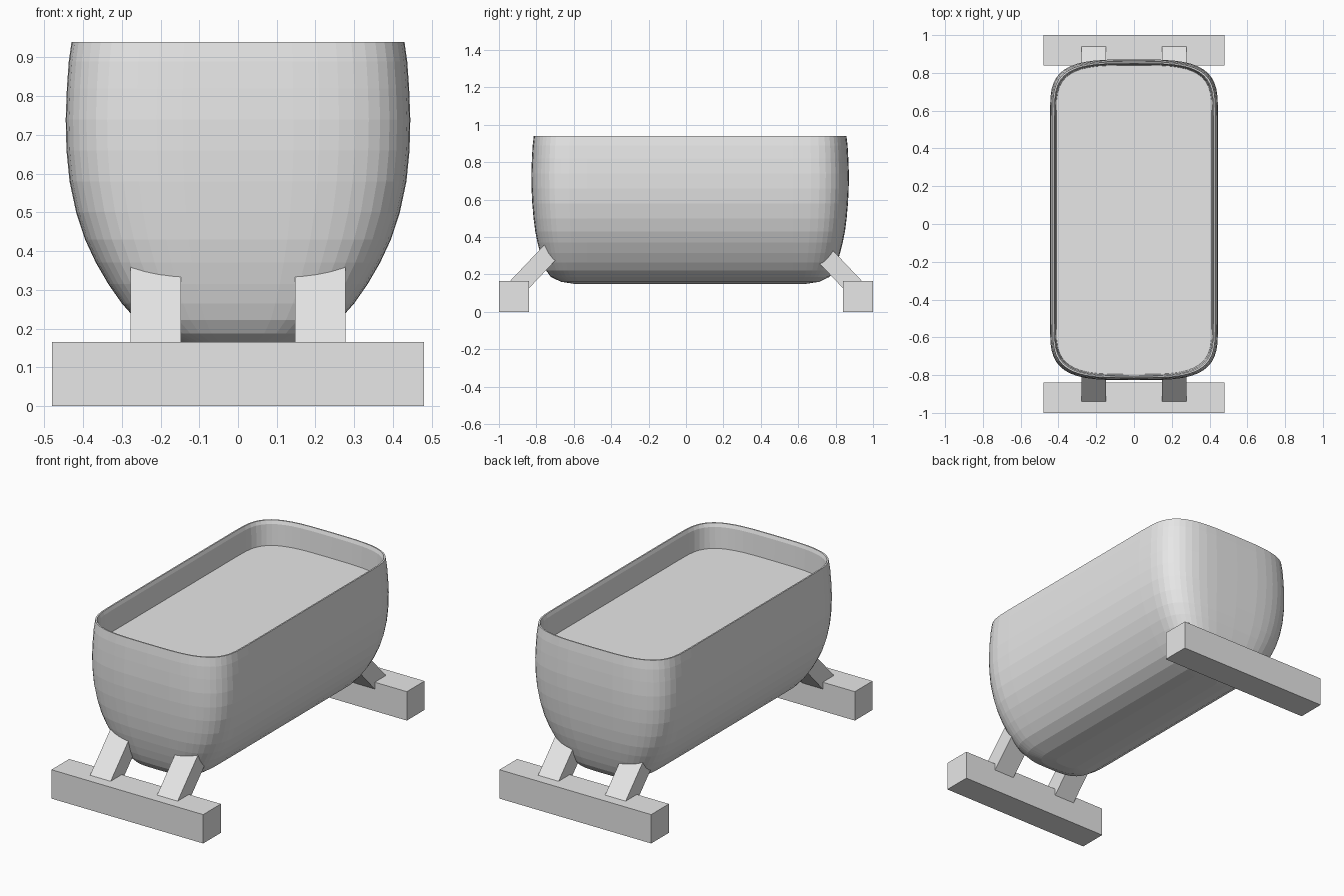
import bpy, bmesh, math
from mathutils import Matrix, Vector

cube = bpy.data.objects.get("Cube")
if cube:
    bpy.data.objects.remove(cube, do_unlink=True)

grey = bpy.data.materials.new("plain grey")
grey.use_nodes = True
grey.diffuse_color = (0.8, 0.8, 0.8, 1)
grey.node_tree.nodes["Principled BSDF"].inputs["Base Color"].default_value = (0.8, 0.8, 0.8, 1)


def finish(name, bm):
    bmesh.ops.recalc_face_normals(bm, faces=bm.faces)
    mesh = bpy.data.meshes.new(name)
    bm.to_mesh(mesh)
    bm.free()
    mesh.materials.append(grey)
    obj = bpy.data.objects.new(name, mesh)
    bpy.context.collection.objects.link(obj)
    return obj


def box(name, center, size, tilt=0.0):
    bm = bmesh.new()
    bmesh.ops.create_cube(bm, size=1, matrix=Matrix.Translation(center)
                          @ Matrix.Rotation(tilt, 4, 'X') @ Matrix.Diagonal((*size, 1)))
    return finish(name, bm)


# Tub outline: straight long sides, softly squared corners and bowed ends
TUB_Y = 0.022
CORNER_STEPS = 12
POWER = 2 / 3.6


def outline(half_x, half_y):
    straight = 0.55
    quarter = []
    for i in range(CORNER_STEPS + 1):
        t = math.pi / 2 * i / CORNER_STEPS
        quarter.append((half_x * math.cos(t) ** POWER if i < CORNER_STEPS else 0,
                        straight + (half_y - straight) * math.sin(t) ** POWER))
    half = quarter + [(-x, y) for x, y in reversed(quarter[:-1])]
    return half + [(-x, -y) for x, y in half]


# Half width, half length and height, from underside up, over the rim, to the inner floor
profile = [(0.07, 0.62, 0.150), (0.14, 0.69, 0.161), (0.21, 0.745, 0.187),
           (0.262, 0.77, 0.222), (0.30, 0.787, 0.265), (0.335, 0.802, 0.315),
           (0.367, 0.816, 0.37), (0.395, 0.828, 0.43), (0.418, 0.837, 0.50),
           (0.435, 0.844, 0.58), (0.443, 0.848, 0.66), (0.445, 0.849, 0.74),
           (0.442, 0.846, 0.82), (0.437, 0.842, 0.89), (0.430, 0.836, 0.94),
           (0.422, 0.829, 0.94), (0.416, 0.823, 0.92), (0.411, 0.818, 0.80)]

bm = bmesh.new()
rings = [[bm.verts.new((x, y + TUB_Y, z)) for x, y in outline(a, b)] for a, b, z in profile]
for low, high in zip(rings, rings[1:]):
    for i in range(len(low)):
        j = (i + 1) % len(low)
        bm.faces.new((low[i], low[j], high[j], high[i]))
bm.faces.new(rings[0])
bm.faces.new(rings[-1])
finish("tub", bm)

# Ground beams and slanted legs at each end
SLOPE = math.radians(46.5)
along = Vector((0, -math.cos(SLOPE), math.sin(SLOPE)))
for end, s in (("front", -1), ("back", 1)):
    box(end + "_beam", (0, s * 0.92, 0.0825), (0.96, 0.16, 0.165))
    for side, m in (("left", 1), ("right", -1)):
        c = Vector((m * 0.212, 0.888, 0.148)) + along * 0.11
        box(f"{end}_{side}_leg", (c.x, s * c.y, c.z), (0.13, 0.34, 0.10), -s * SLOPE)
